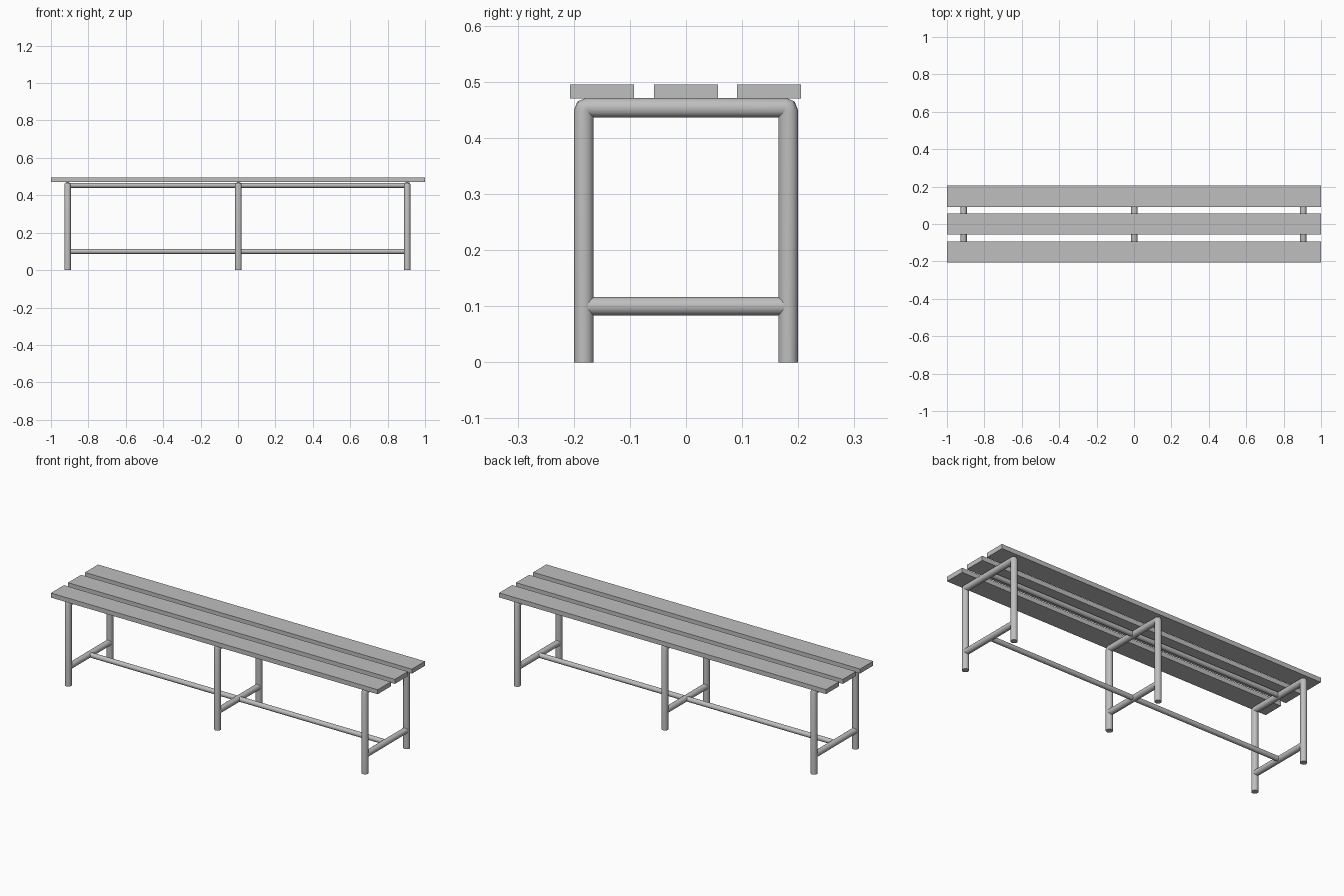
import bpy, bmesh, math
from mathutils import Vector

cube = bpy.data.objects.get("Cube")
if cube:
    bpy.data.objects.remove(cube, do_unlink=True)

grey = bpy.data.materials.new("plain_grey")
grey.use_nodes = True
grey.diffuse_color = (0.52, 0.52, 0.52, 1)
grey.node_tree.nodes["Principled BSDF"].inputs["Base Color"].default_value = grey.diffuse_color

SIDES = 24


def finish(name, bm, smooth=False):
    """Turn a bmesh into a coloured object."""
    bmesh.ops.recalc_face_normals(bm, faces=bm.faces)
    mesh = bpy.data.meshes.new(name)
    bm.to_mesh(mesh)
    bm.free()
    mesh.materials.append(grey)
    obj = bpy.data.objects.new(name, mesh)
    bpy.context.collection.objects.link(obj)
    if smooth:
        bpy.ops.object.select_all(action='DESELECT')
        obj.select_set(True)
        bpy.context.view_layer.objects.active = obj
        bpy.ops.object.shade_smooth_by_angle(angle=math.radians(35))
    return obj


def tube(name, path, radius, side):
    """Sweep a round section along a flat path, with mitred bends."""
    bm = bmesh.new()
    pts, side = [Vector(p) for p in path], Vector(side)
    rings = []
    for i, p in enumerate(pts):
        a = (p - pts[i - 1]).normalized() if i else (pts[1] - p).normalized()
        b = (pts[i + 1] - p).normalized() if i < len(pts) - 1 else a
        t = (a + b).normalized()
        across = t.cross(side) / t.dot(a)
        ring = []
        for k in range(SIDES):
            ang = 2 * math.pi * k / SIDES
            ring.append(bm.verts.new(p + radius * (side * math.cos(ang) + across * math.sin(ang))))
        rings.append(ring)
    for r0, r1 in zip(rings, rings[1:]):
        for k in range(SIDES):
            j = (k + 1) % SIDES
            bm.faces.new((r0[k], r0[j], r1[j], r1[k]))
    bm.faces.new(rings[0])
    bm.faces.new(rings[-1])
    return finish(name, bm, True)


def plank(name, y):
    """Full-length seat board."""
    bm = bmesh.new()
    bmesh.ops.create_cube(bm, size=1)
    bmesh.ops.scale(bm, vec=(2, 0.114, 0.025), verts=bm.verts)
    bmesh.ops.translate(bm, vec=(0, y, 0.4825), verts=bm.verts)
    return finish(name, bm)


# Seat boards
for label, y in (("front", -0.15), ("middle", 0), ("back", 0.148)):
    plank(label + "_seat_board", y)

# Leg frames: bent hoop plus a low cross bar
LEG_Y, BAR_Z, LOW_Z = 0.182, 0.4535, 0.1
half = [(-LEG_Y, 0), (-LEG_Y, 0.4465), (-LEG_Y + 0.002, 0.4515), (-LEG_Y + 0.007, BAR_Z)]
hoop = half + [(-y, z) for y, z in reversed(half)]
frames = (("right", -0.911), ("middle", 0.002), ("left", 0.905))
for label, x in frames:
    tube(label + "_leg_hoop", [(x, y, z) for y, z in hoop], 0.0175, (1, 0, 0))
    tube(label + "_cross_bar", [(x, -0.175, LOW_Z), (x, 0.175, LOW_Z)], 0.0165, (1, 0, 0))

# Lengthwise rails joining the frames
for label, z in (("upper", BAR_Z), ("lower", LOW_Z)):
    tube(label + "_long_rail", [(frames[0][1], 0, z), (frames[2][1], 0, z)], 0.0135, (0, 1, 0))
